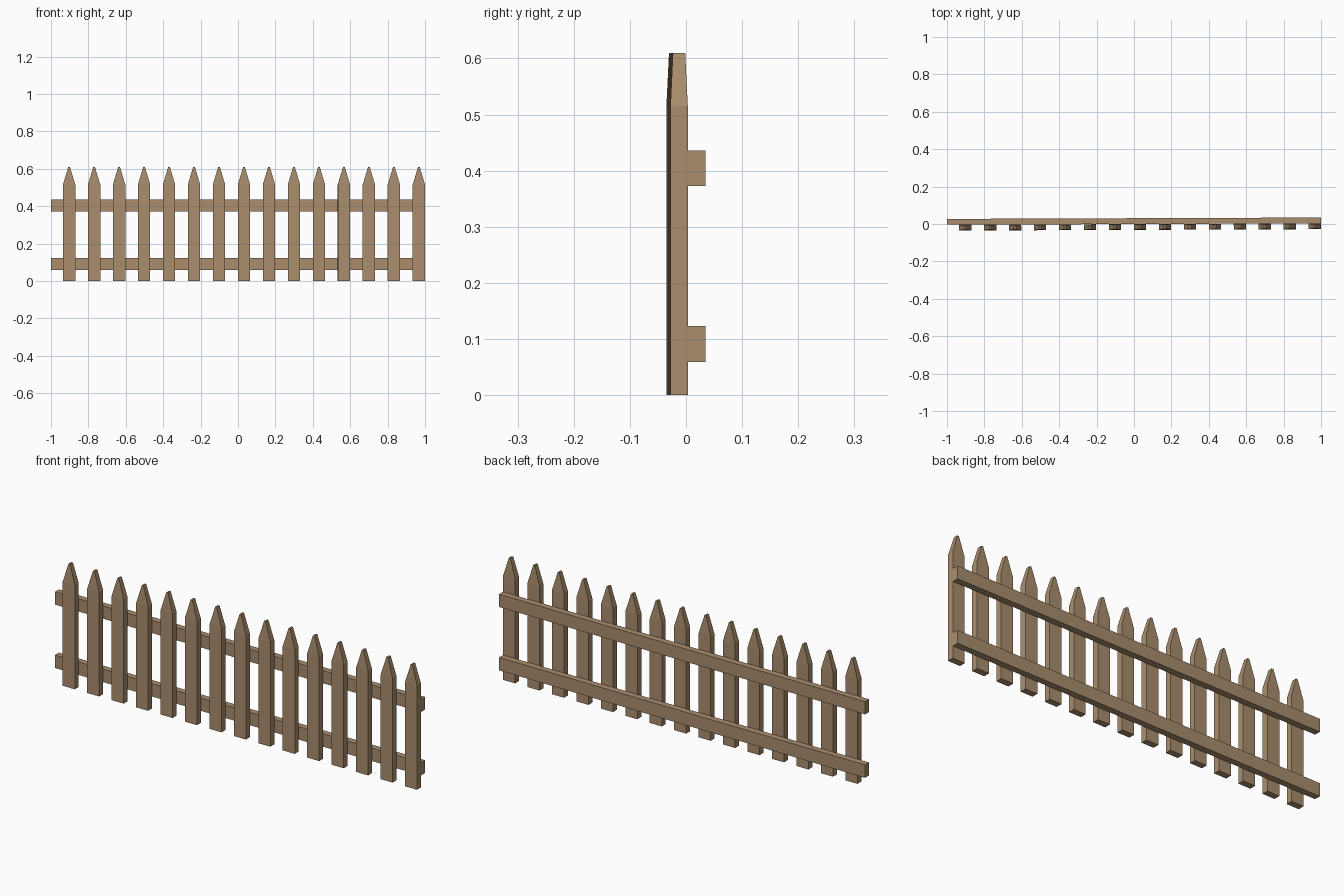
import bpy, bmesh
from mathutils import Matrix

if "Cube" in bpy.data.objects:
    bpy.data.objects.remove(bpy.data.objects["Cube"])

wood = bpy.data.materials.new("tan wood")
wood.diffuse_color = (0.40, 0.27, 0.155, 1)
wood.use_nodes = True
wood.node_tree.nodes["Principled BSDF"].inputs["Base Color"].default_value = wood.diffuse_color

TURN = Matrix.Rotation(0.0037, 4, 'Z')   # the fence runs very slightly askew


def loft(name, sections):
    """Stack rectangular sections (x centre, y centre, z, width, depth)."""
    bm = bmesh.new()
    rings = []
    for x, y, z, w, d in sections:
        rings.append([bm.verts.new((x + sx * w / 2, y + sy * d / 2, z))
                      for sx, sy in ((-1, -1), (1, -1), (1, 1), (-1, 1))])
    for a, b in zip(rings, rings[1:]):
        for i in range(4):
            j = (i + 1) % 4
            bm.faces.new((a[i], a[j], b[j], b[i]))
    bm.faces.new(rings[0][::-1])
    bm.faces.new(rings[-1])
    bm.transform(TURN)
    me = bpy.data.meshes.new(name)
    bm.to_mesh(me)
    bm.free()
    me.materials.append(wood)
    ob = bpy.data.objects.new(name, me)
    bpy.context.collection.objects.link(ob)


# pointed pickets
for i in range(15):
    x = -0.903 + i * 1.87 / 14
    y = -0.016
    loft(f"picket_{i + 1}", [(x, y, 0, 0.066, 0.031),
                             (x, y, 0.515, 0.066, 0.031),
                             (x, y, 0.61, 0.009, 0.022)])

# horizontal rails behind the pickets
for name, z0, z1 in (("lower_rail", 0.059, 0.123), ("upper_rail", 0.373, 0.436)):
    loft(name, [(0, 0.0153, z, 2.0, 0.0312) for z in (z0, z1)])
